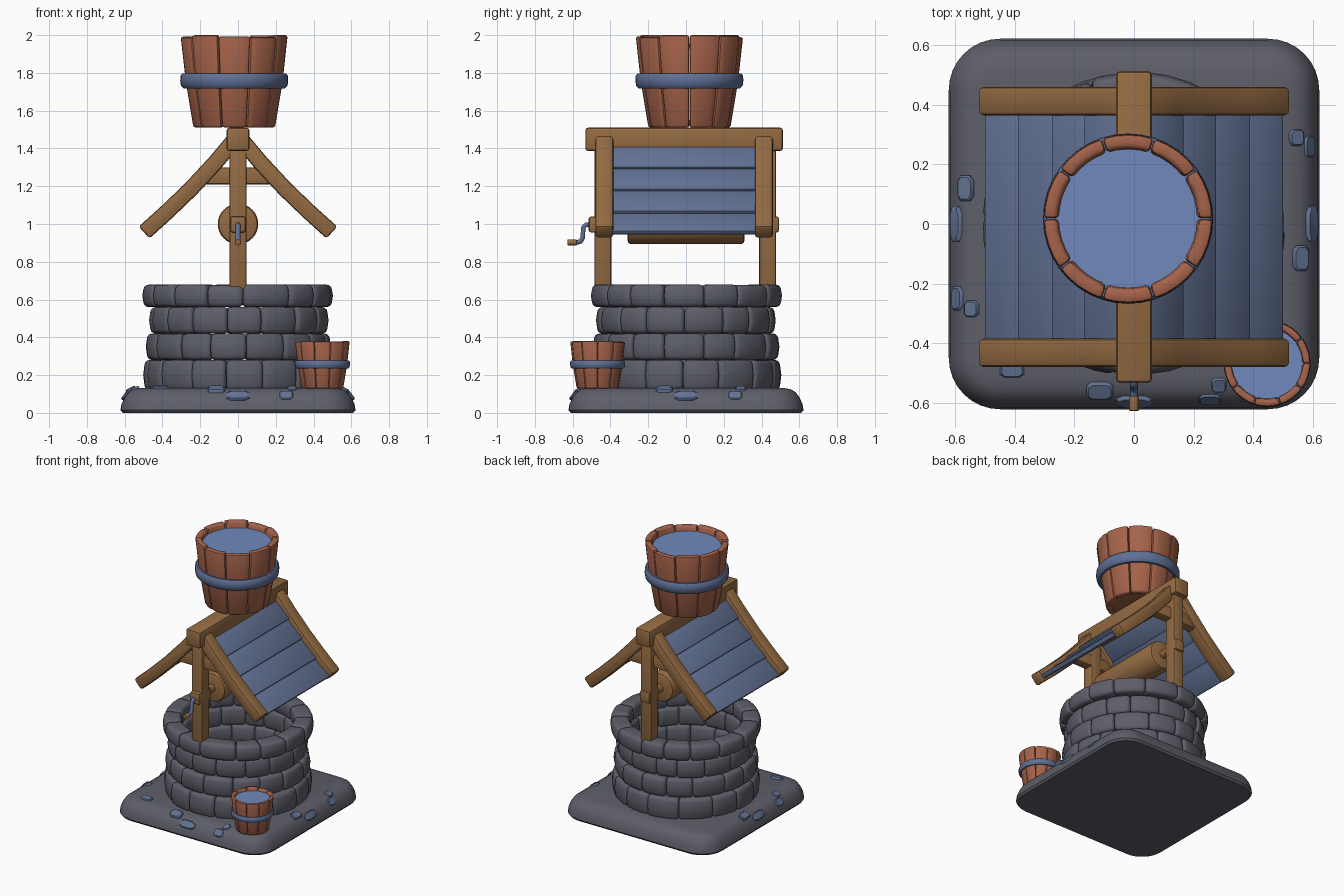
import bpy, bmesh, math, random
from mathutils import Matrix, Vector

if "Cube" in bpy.data.objects:
    bpy.data.objects.remove(bpy.data.objects["Cube"])

random.seed(4)


def material(name, rgb):
    m = bpy.data.materials.new(name)
    m.diffuse_color = (*rgb, 1)
    m.use_nodes = True
    m.node_tree.nodes["Principled BSDF"].inputs["Base Color"].default_value = m.diffuse_color
    return m


STONE = material("grey stone", (0.11, 0.112, 0.14))
WOOD = material("brown wood", (0.30, 0.148, 0.055))
BUCKET = material("red wood", (0.38, 0.125, 0.068))
ROOF = material("slate blue roof", (0.125, 0.17, 0.30))
METAL = material("blue metal", (0.115, 0.165, 0.31))
WATER = material("blue water", (0.16, 0.25, 0.50))
CHIP = material("blue grey chips", (0.12, 0.17, 0.29))


def finish(name, bm, mat, bevel=0.0, segs=2, angle=40):
    """Bevel the sharp edges, make an object and shade it smooth."""
    bmesh.ops.recalc_face_normals(bm, faces=bm.faces)
    if bevel:
        sharp = [e for e in bm.edges if e.calc_face_angle(0) > math.radians(angle)]
        bmesh.ops.bevel(bm, geom=sharp, offset=bevel, segments=segs, profile=0.5,
                        affect='EDGES', clamp_overlap=True)
    me = bpy.data.meshes.new(name)
    bm.to_mesh(me)
    bm.free()
    ob = bpy.data.objects.new(name, me)
    bpy.context.collection.objects.link(ob)
    me.materials.append(mat)
    smooth(ob)
    return ob


def smooth(ob):
    bpy.ops.object.select_all(action='DESELECT')
    ob.select_set(True)
    bpy.context.view_layer.objects.active = ob
    bpy.ops.object.shade_smooth_by_angle(angle=math.radians(40))


def bridge(bm, loops, cap=True):
    for a, b in zip(loops, loops[1:]):
        for i in range(len(a)):
            j = (i + 1) % len(a)
            bm.faces.new((a[i], a[j], b[j], b[i]))
    if cap:
        bm.faces.new(loops[0])
        bm.faces.new(loops[-1])


def prism(name, pts, y0, y1, mat, bevel=0.012):
    """Outline in x,z extruded along y."""
    bm = bmesh.new()
    bridge(bm, [[bm.verts.new((x, y, z)) for x, z in pts] for y in (y0, y1)])
    return finish(name, bm, mat, bevel)


def box(name, x0, x1, y0, y1, z0, z1, mat, bevel=0.012):
    return prism(name, [(x0, z0), (x1, z0), (x1, z1), (x0, z1)], y0, y1, mat, bevel)


def arc_block(bm, a0, a1, levels, n=3):
    """Curved block; levels are (z, inner radius, outer radius)."""
    angs = [a0 + (a1 - a0) * i / n for i in range(n + 1)]
    loops = []
    for z, ri, ro in levels:
        pts = [(ro, a) for a in angs] + [(ri, a) for a in reversed(angs)]
        loops.append([bm.verts.new((r * math.cos(a), r * math.sin(a), z)) for r, a in pts])
    bridge(bm, loops, cap=False)
    for lp in (loops[0], loops[-1]):
        for i in range(n):
            bm.faces.new((lp[i], lp[i + 1], lp[-2 - i], lp[-1 - i]))


def cylinder_y(name, r, y0, y1, x, z, mat, bevel, n=32):
    pts = [(x + r * math.cos(2 * math.pi * i / n), z + r * math.sin(2 * math.pi * i / n))
           for i in range(n)]
    return prism(name, pts, y0, y1, mat, bevel)


# Base slab with rounded corners and shoulders
bm = bmesh.new()
loops = []
for d, z in [(0.61, 0), (0.622, 0.015), (0.617, 0.045), (0.602, 0.08), (0.582, 0.108),
             (0.555, 0.125), (0.51, 0.133)]:
    r, lp = d - 0.45, []
    for q in range(4):
        cx, cy = [(1, 1), (-1, 1), (-1, -1), (1, -1)][q]
        for i in range(9):
            a = math.pi / 2 * (q + i / 8)
            lp.append(bm.verts.new((cx * 0.45 + r * math.cos(a), cy * 0.45 + r * math.sin(a), z)))
    loops.append(lp)
bridge(bm, loops)
finish("base_slab", bm, STONE)

# Flat chips set into the slab edge: x, y, width, depth
bm = bmesh.new()
chips = [(-.565, .12, .055, .085), (-.595, 0, .055, .12), (-.59, -.25, .055, .08),
         (-.545, -.285, .05, .055), (-.41, -.49, .08, .05), (-.115, -.56, .09, .06),
         (0, -.595, .12, .055), (.255, -.585, .075, .055), (.285, -.54, .05, .05),
         (.545, .29, .05, .055), (.585, .26, .055, .075), (.595, 0, .055, .12), (.56, -.115, .055, .085)]
for x, y, w, d in chips:
    m = max(abs(x), abs(y))
    tilt = 0.15 if m < 0.53 else 0.45 if m < 0.57 else 0.95
    z = 0.132 if m < 0.53 else 0.123 if m < 0.57 else 0.09
    out = Vector((math.copysign(1, x), 0, 0)) if abs(x) > abs(y) else Vector((0, math.copysign(1, y), 0))
    axis = Vector((0, 0, 1)).cross(out)
    M = Matrix.Translation((x, y, z)) @ Matrix.Rotation(tilt, 4, axis)
    u, v = w / 2, d / 2
    shape = [(-u, -v * .6), (-u * .6, -v), (u * .6, -v), (u, -v * .6),
             (u, v * .6), (u * .6, v), (-u * .6, v), (-u, v * .6)]
    bridge(bm, [[bm.verts.new(M @ Vector((p * s, q * s, h))) for p, q in shape]
                for h, s in ((-0.015, 1), (0.006, 1), (0.012, 0.85))])
finish("slab_chips", bm, CHIP)

# Well wall: four courses of rounded stones
for k, (z0, z1, ro) in enumerate([(.12, .28, .507), (.28, .42, .492), (.42, .56, .48), (.56, .68, .51)]):
    bm = bmesh.new()
    n = 15
    cuts = [2 * math.pi * (i + 0.5 * (k % 2) + random.uniform(-.14, .14)) / n for i in range(n)]
    cuts.append(cuts[0] + 2 * math.pi)
    for a, b in zip(cuts, cuts[1:]):
        r = ro - random.uniform(0, 0.012)
        top = z1 - (random.uniform(0, 0.006) if k == 3 else 0)
        arc_block(bm, a, b, [(z0, .385, r - .006), ((z0 + z1) / 2, .378, r + .004), (top, .385, r - .006)])
    finish("wall_course_%d" % (k + 1), bm, STONE, 0.024, 3)

# Posts, axle bearings, rafters and cross ties at both ends
rafter = [(.015, 1.45), (.12, 1.325), (.25, 1.185), (.375, 1.065), (.497, .955)]


def ribbon(path, w):
    up, low = [], []
    for i, p in enumerate(path):
        a, b = path[max(i - 1, 0)], path[min(i + 1, len(path) - 1)]
        t = Vector((b[0] - a[0], b[1] - a[1])).normalized() * w / 2
        up.append((p[0] - t.y, p[1] + t.x))
        low.append((p[0] + t.y, p[1] - t.x))
    return up + low[::-1]


for end, p0, p1, r0, r1, b0, b1 in (("front", -.485, -.395, -.48, -.385, -.515, -.37),
                                    ("back", .387, .477, .365, .46, .37, .492)):
    box(end + "_post", -.045, .045, p0, p1, .62, 1.45, WOOD)
    box(end + "_axle_bearing", -.04, .04, b0, b1, .955, 1.04, WOOD)
    yc = (r0 + r1) / 2
    box(end + "_cross_tie", -.19, .19, yc - .035, yc + .035, 1.21, 1.30, WOOD)
    for s, side in ((-1, "left"), (1, "right")):
        prism("%s_%s_rafter" % (end, side), [(s * x, z) for x, z in ribbon(rafter, .085)],
              r0, r1, WOOD, .014)
box("ridge_beam", -.06, .06, -.533, .513, 1.387, 1.51, WOOD, .014)

# Lapped roof planks
lap = [(.06, 1.415), (.16, 1.295), (.27, 1.178), (.385, 1.06), (.495, .955)]
for s, side in ((-1, "left"), (1, "right")):
    for i, (a, b) in enumerate(zip(lap, lap[1:])):
        d = Vector((b[0] - a[0], b[1] - a[1])).normalized()
        n = Vector((-d.y, d.x))
        A, B = Vector(a) - d * .02 - n * .008, Vector(b) + n * .012
        pts = [A, B, B - n * .032, A - n * .025]
        prism("%s_roof_plank_%d" % (side, i + 1), [(s * p.x, p.y) for p in pts], -.392, .37, ROOF, .008)

# Winding drum, axle and crank
cylinder_y("drum", .107, -.31, .31, 0, 1.0, WOOD, .02)
cylinder_y("axle", .03, -.45, .45, 0, 1.0, WOOD, 0, 16)
cu = bpy.data.curves.new("crank_arm", 'CURVE')
cu.dimensions, cu.bevel_depth, cu.bevel_resolution, cu.use_fill_caps = '3D', .013, 3, True
path = [(-.50, .997), (-.53, .995), (-.543, .982), (-.548, .925), (-.558, .908), (-.575, .903), (-.60, .903)]
sp = cu.splines.new('POLY')
sp.points.add(len(path) - 1)
for p, (y, z) in zip(sp.points, path):
    p.co = (0, y, z, 1)
ob = bpy.data.objects.new("crank_arm", cu)
bpy.context.collection.objects.link(ob)
bpy.ops.object.select_all(action='DESELECT')
ob.select_set(True)
bpy.context.view_layer.objects.active = ob
bpy.ops.object.convert(target='MESH')
ob.data.materials.clear()
ob.data.materials.append(METAL)
smooth(ob)
cylinder_y("crank_handle", .016, -.628, -.578, 0, .903, WOOD, .004, 16)


# Buckets: staves, hoop, bottom and water, built at full size then placed
def disc(name, r, z0, z1, mat):
    bm = bmesh.new()
    bridge(bm, [[bm.verts.new((r * math.cos(i * math.pi / 20), r * math.sin(i * math.pi / 20), z))
                 for i in range(40)] for z in (z0, z1)])
    return finish(name, bm, mat)


def bucket(name, loc, size):
    bm = bmesh.new()
    n = 10
    for i in range(n):
        top = .49 - (random.uniform(.002, .012) if i % 3 else 0)
        arc_block(bm, 2 * math.pi * i / n + .006, 2 * math.pi * (i + 1) / n - .006,
                  [(0, .17, .217), (.24, .205, .257), (top, .238, .284)], 4)
    parts = [finish(name + "_staves", bm, BUCKET, .013, 2)]
    bm = bmesh.new()
    n = 40
    prof = [(.24, .21), (.268, .208), (.282, .222), (.286, .25), (.284, .275), (.274, .288), (.24, .286)]
    rings = [[bm.verts.new((r * math.cos(2 * math.pi * i / n), r * math.sin(2 * math.pi * i / n), z))
              for i in range(n)] for r, z in prof]
    bridge(bm, rings + [rings[0]], cap=False)
    parts.append(finish(name + "_hoop", bm, METAL))
    parts.append(disc(name + "_bottom", .185, .008, .04, BUCKET))
    parts.append(disc(name + "_water", .246, .42, .445, WATER))
    for p in parts:
        p.data.transform(Matrix.Translation(loc) @ Matrix.Scale(size, 4))


bucket("large_bucket", (-.02, .018, 1.51), 1.0)
bucket("small_bucket", (.447, -.468, .13), .51)
